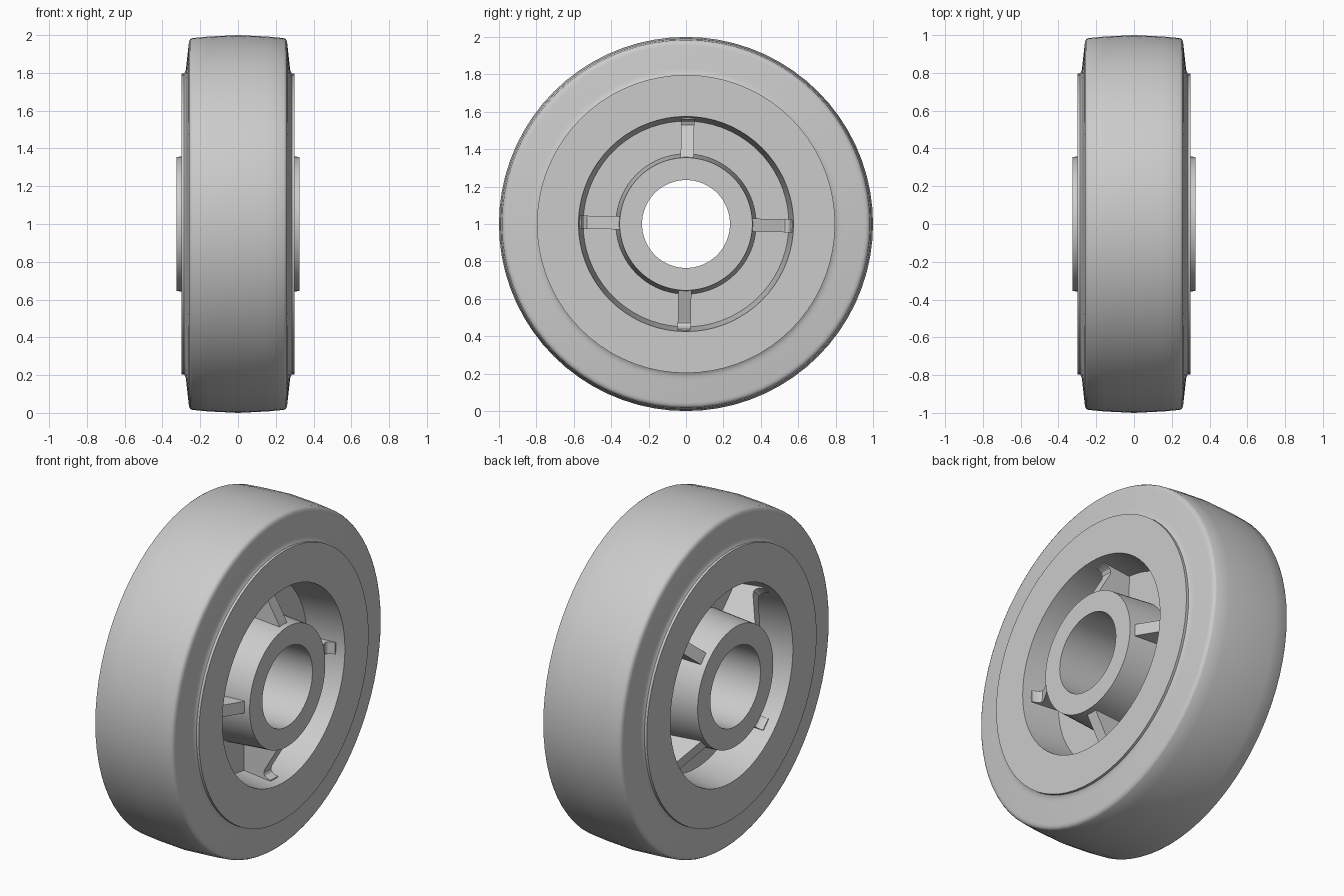
import bpy
import bmesh
from math import cos, sin, pi, radians
from mathutils import Matrix, Vector

cube = bpy.data.objects.get("Cube")
if cube:
    bpy.data.objects.remove(cube, do_unlink=True)

CENTRE = Vector((0, 0, 1))   # wheel axle runs along x
SEGMENTS = 72

grey = bpy.data.materials.new("light_grey")
grey.use_nodes = True
colour = (0.6, 0.6, 0.6, 1)
grey.diffuse_color = colour
grey.node_tree.nodes["Principled BSDF"].inputs["Base Color"].default_value = colour


def finish(name, bm):
    """Turn a bmesh into a smooth-shaded object with sharp edges kept."""
    bmesh.ops.recalc_face_normals(bm, faces=bm.faces)
    mesh = bpy.data.meshes.new(name)
    bm.to_mesh(mesh)
    bm.free()
    mesh.materials.append(grey)
    obj = bpy.data.objects.new(name, mesh)
    obj.location = CENTRE
    bpy.context.collection.objects.link(obj)
    bpy.ops.object.select_all(action="DESELECT")
    obj.select_set(True)
    bpy.context.view_layer.objects.active = obj
    bpy.ops.object.shade_smooth_by_angle(angle=radians(30))
    return obj


def lathe(name, half):
    """Mirror a half profile of (x, radius) points and turn it about the x axis."""
    loop = half + [(-x, r) for x, r in reversed(half) if x > 0]
    bm = bmesh.new()
    rings = []
    for i in range(SEGMENTS):
        a = 2 * pi * i / SEGMENTS
        rings.append([bm.verts.new((x, r * cos(a), r * sin(a))) for x, r in loop])
    n = len(loop)
    for i in range(SEGMENTS):
        p, q = rings[i], rings[(i + 1) % SEGMENTS]
        for j in range(n):
            k = (j + 1) % n
            bm.faces.new((p[j], p[k], q[k], q[j]))
    return finish(name, bm)


def rib(name, profile, side, angle, width=0.07):
    """Extrude an (x, radius) profile into a rib and swing it about the axle."""
    bm = bmesh.new()
    face = bm.faces.new([bm.verts.new((side * x, -width / 2, r)) for x, r in profile])
    out = bmesh.ops.extrude_face_region(bm, geom=[face])
    moved = [v for v in out["geom"] if isinstance(v, bmesh.types.BMVert)]
    bmesh.ops.translate(bm, verts=moved, vec=(0, width, 0))
    bmesh.ops.rotate(bm, verts=bm.verts, cent=(0, 0, 0), matrix=Matrix.Rotation(angle, 3, "X"))
    return finish(name, bm)


# Tyre: slightly crowned tread, rounded shoulders, flared foot at the rim
lathe("tyre", [
    (0, 0.78), (0.285, 0.78), (0.285, 0.797), (0.28, 0.805), (0.276, 0.818), (0.274, 0.835),
    (0.261, 0.955), (0.259, 0.968), (0.253, 0.978), (0.243, 0.984), (0.16, 0.992), (0, 1.0)])

# Rim, web and hub turned as one body
lathe("rim_and_hub", [
    (0, 0.725), (0.25, 0.725), (0.25, 0.797), (0.3, 0.797), (0.3, 0.575), (0.07, 0.55),
    (0.07, 0.375), (0.325, 0.355), (0.325, 0.235), (0, 0.235)])

# Four ribs per side, those on the right turned half a step
rib_profile = [
    (0.05, 0.34), (0.295, 0.34), (0.29, 0.365), (0.205, 0.51), (0.2, 0.53),
    (0.207, 0.546), (0.222, 0.556), (0.245, 0.562), (0.245, 0.59), (0.05, 0.59)]
for label, side, start in (("left", 1, -1), ("right", -1, 45)):
    for i in range(4):
        rib(f"{label}_rib_{i + 1}", rib_profile, side, radians(start + 90 * i))
